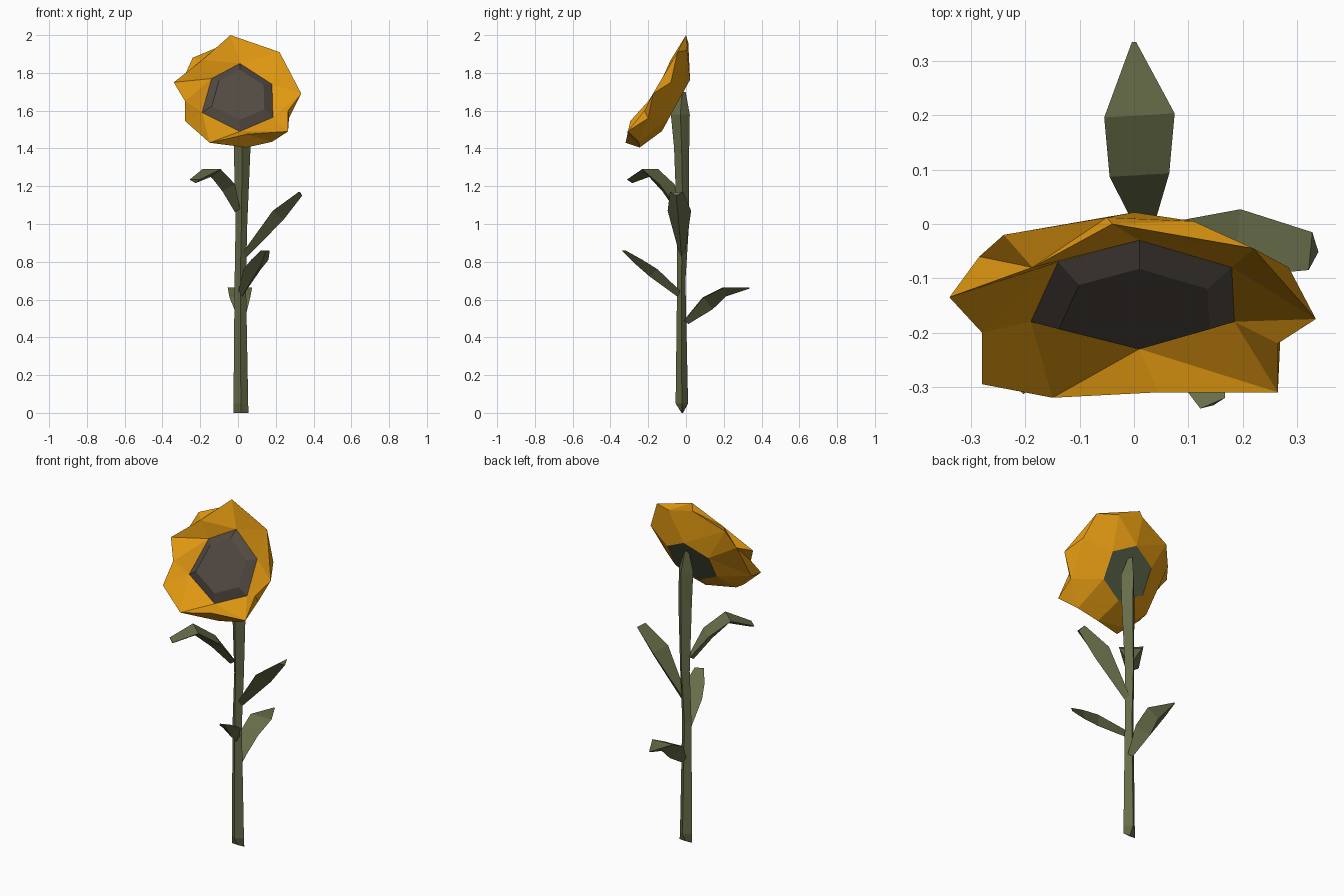
import bpy, bmesh, math
from mathutils import Vector as V

if "Cube" in bpy.data.objects:
    bpy.data.objects.remove(bpy.data.objects["Cube"])


def mat(name, rgb):
    m = bpy.data.materials.new(name)
    m.diffuse_color = (*rgb, 1)
    m.use_nodes = True
    m.node_tree.nodes["Principled BSDF"].inputs["Base Color"].default_value = m.diffuse_color
    return m


GREEN = mat("leaf green", (0.135, 0.152, 0.066))
SEPAL = mat("sepal green", (0.09, 0.112, 0.06))
ORANGE = mat("petal orange", (0.76, 0.32, 0.006))
BROWN = mat("seed brown", (0.085, 0.068, 0.055))


def finish(bm, name, *mats):
    bmesh.ops.recalc_face_normals(bm, faces=bm.faces)
    me = bpy.data.meshes.new(name)
    bm.to_mesh(me)
    bm.free()
    for m in mats:
        me.materials.append(m)
    ob = bpy.data.objects.new(name, me)
    bpy.context.collection.objects.link(ob)


def loft(name, rings, m):
    """Closed tube through rings of equal point count."""
    bm = bmesh.new()
    rv = [[bm.verts.new(p) for p in r] for r in rings]
    n = len(rv[0])
    for a, b in zip(rv, rv[1:]):
        for i in range(n):
            j = (i + 1) % n
            bm.faces.new((a[i], a[j], b[j], b[i]))
    bm.faces.new(rv[0])
    bm.faces.new(rv[-1])
    finish(bm, name, m)


# Stem: four-sided, stations are z, centre x, centre y, half width, half depth
stations = [(0, .015, -.02, .04, .004), (.05, .015, -.022, .039, .033),
            (.7, .012, -.025, .03, .022), (1.0, .018, -.016, .031, .032),
            (1.4, .022, -.023, .044, .04), (1.58, .02, -.03, .046, .05),
            (1.7, .01, -.02, .014, .018)]
loft("stem", [[(x + a, y, z), (x, y + b, z), (x - a, y, z), (x, y - b, z)]
              for z, x, y, a, b in stations], GREEN)


# Leaves: keeled blades, stations are x, y, z, width, keel depth
def leaf(name, pts):
    c = [V(p[:3]) for p in pts]
    run = c[-1] - c[0]
    side = V((-run.y, run.x, 0)).normalized()
    rings = []
    for i, p in enumerate(pts):
        t = (c[min(i + 1, len(c) - 1)] - c[max(i - 1, 0)]).normalized()
        up = t.cross(side).normalized()
        rings.append([c[i] + side * p[3] / 2, c[i] - side * p[3] / 2,
                      c[i] - up * p[4]])
    loft(name, rings, GREEN)


leaf("leaf_front_left", [(0, -.03, 1.08, .03, .03), (-.06, -.10, 1.21, .12, .05),
                         (-.14, -.19, 1.29, .13, .04), (-.23, -.29, 1.235, .07, .02)])
leaf("leaf_right", [(.02, -.02, .84, .03, .03), (.19, -.035, 1.07, .125, .07),
                    (.325, -.05, 1.17, .07, .025)])
leaf("leaf_front_right", [(.015, -.03, .64, .03, .03), (.075, -.17, .76, .10, .045),
                          (.115, -.25, .81, .10, .03), (.145, -.33, .86, .05, .008)])
leaf("leaf_back", [(.02, -.01, .49, .03, .03), (.01, .09, .61, .11, .08),
                   (.01, .2, .665, .13, .05), (0, .335, .663, .008, .005)])

# Flower head: tilted plane with centre C, in-plane up U and normal N
C = V((0, -.13, 1.67))
U = V((0, .48, .877))
N = V((0, -.877, .48))


def ang(p):
    d = V(p) - C
    return math.atan2(d.dot(U), d.x) % math.tau


def zip_loops(bm, a, b):
    """Fill between two angle-sorted loops with triangles."""
    i = j = 0
    na, nb = len(a), len(b)
    at = lambda l, k: ang(l[k % len(l)].co) + math.tau * (k // len(l))
    while i < na or j < nb:
        if j >= nb or (i < na and at(a, i + 1) < at(b, j + 1)):
            bm.faces.new((a[i % na], a[(i + 1) % na], b[j % nb]))
            i += 1
        else:
            bm.faces.new((a[i % na], b[(j + 1) % nb], b[j % nb]))
            j += 1


def loop(bm, pts):
    return [bm.verts.new(p) for p in sorted(pts, key=ang)]


disc = [V(p) for p in [(.01, -.03, 1.85), (.18, -.08, 1.74), (.185, -.18, 1.565),
                       (.01, -.23, 1.49), (-.19, -.18, 1.59), (-.14, -.07, 1.77)]]
front = [(-.04, 0, 2.0), (.22, -.045, 1.91), (.335, -.175, 1.69),
         (.265, -.22, 1.60), (.265, -.31, 1.49), (.045, -.31, 1.475),
         (-.15, -.32, 1.43), (-.28, -.295, 1.545), (-.28, -.2, 1.65),
         (-.34, -.135, 1.75), (-.187, -.08, 1.87)]
back = [(.11, .005, 1.92), (.285, -.08, 1.75), (.27, -.2, 1.56), (.18, -.25, 1.435),
        (.045, -.245, 1.405), (-.15, -.25, 1.44), (-.27, -.22, 1.55),
        (-.285, -.06, 1.78), (-.24, -.02, 1.88), (-.05, .012, 1.96)]
sepal = [C - N * .088 + V((1, 0, 0)) * .155 * math.cos(t) + U * .155 * math.sin(t)
         for t in [math.radians(30 + 60 * k) for k in range(6)]]

# Petals: cupped front, turned edge and back cone, with green sepal cap
bm = bmesh.new()
loops = [loop(bm, p) for p in (disc, front, back, sepal)]
for a, b in zip(loops, loops[1:]):
    zip_loops(bm, a, b)
bm.faces.new(loops[-1]).material_index = 1
finish(bm, "petals", ORANGE, SEPAL)

# Seed disc: raised bevelled hexagon
mid = sum(disc, V()) / 6
loft("seed_disc", [disc, [mid + (p - mid) * .74 + N * .031 for p in disc]], BROWN)
